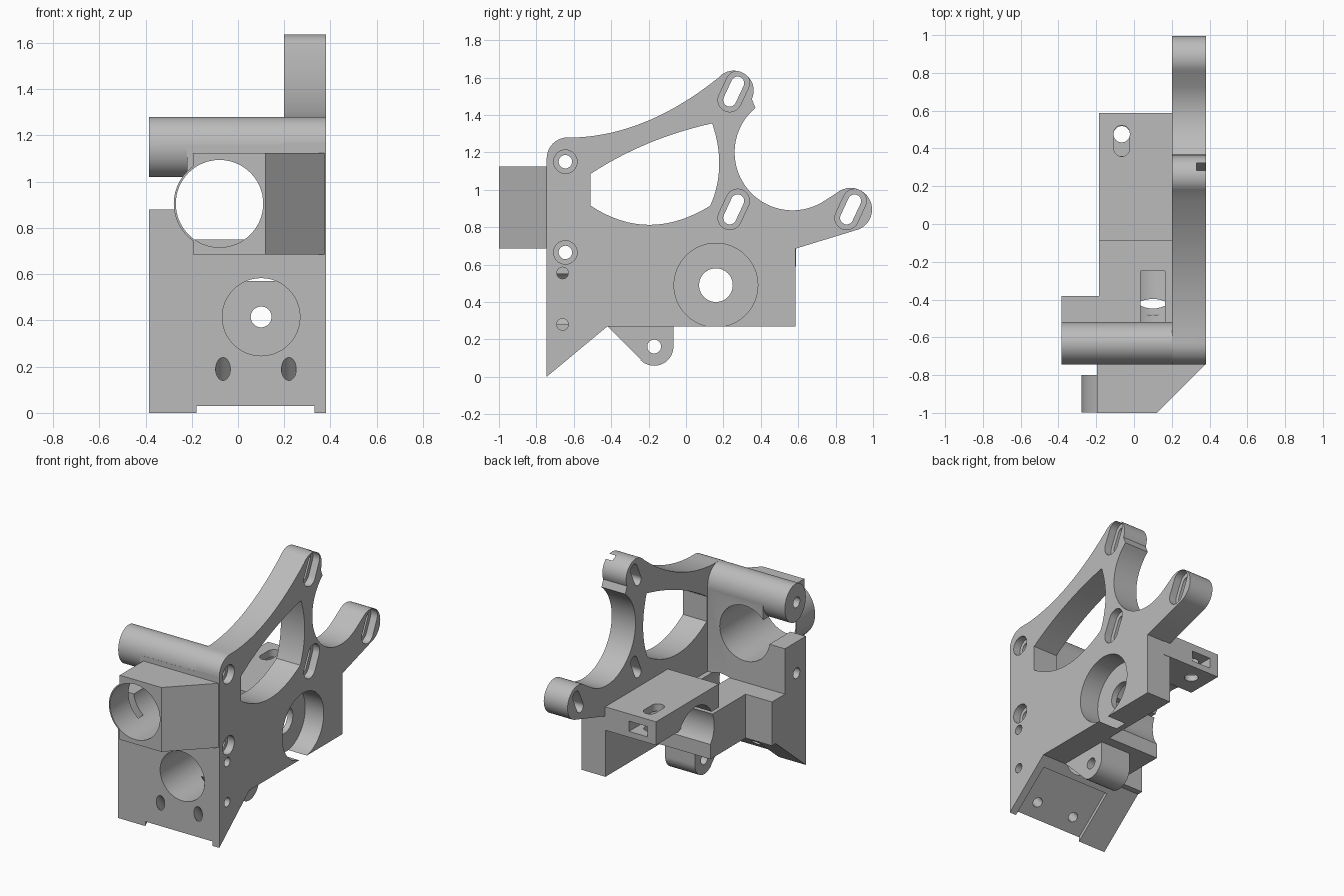
import bpy, bmesh
from math import sin, cos, radians, pi
from mathutils import Vector

if "Cube" in bpy.data.objects:
    bpy.data.objects.remove(bpy.data.objects["Cube"], do_unlink=True)

grey = bpy.data.materials.new("matte grey")
grey.use_nodes = True
grey.diffuse_color = (0.5, 0.5, 0.5, 1)
grey.node_tree.nodes["Principled BSDF"].inputs["Base Color"].default_value = (0.5, 0.5, 0.5, 1)


def arc(cx, cy, r, a0, a1, n=20, ry=None):
    ry = ry or r
    angles = [radians(a0 + (a1 - a0) * i / n) for i in range(n + 1)]
    return [(cx + r * cos(a), cy + ry * sin(a)) for a in angles]


def circle(cx, cy, r, n=48, ry=None):
    return arc(cx, cy, r, 0, 360 * (n - 1) / n, n - 1, ry)


def bow(p, q, s, n=16):
    """Quadratic curve from p to s, pulled towards q."""
    p, q, s = Vector(p), Vector(q), Vector(s)
    ts = [i / n for i in range(n + 1)]
    return [tuple(p * (1 - t) ** 2 + q * 2 * t * (1 - t) + s * t * t) for t in ts]


def capsule(cx, cy, r, half, tilt):
    dx, dy = half * cos(radians(tilt)), half * sin(radians(tilt))
    return (arc(cx + dx, cy + dy, r, tilt - 90, tilt + 90)
            + arc(cx - dx, cy - dy, r, tilt + 90, tilt + 270))


def prism(name, pts, axis, a, b):
    """Extrude a profile along an axis from a to b."""
    place = {"x": lambda u, v, w: (w, u, v),
             "y": lambda u, v, w: (u, w, v),
             "z": lambda u, v, w: (u, v, w)}[axis]
    bm = bmesh.new()
    low = [bm.verts.new(place(u, v, a)) for u, v in pts]
    high = [bm.verts.new(place(u, v, b)) for u, v in pts]
    bm.faces.new(low)
    bm.faces.new(high[::-1])
    for i in range(len(pts)):
        j = (i + 1) % len(pts)
        bm.faces.new((low[i], high[i], high[j], low[j]))
    bmesh.ops.recalc_face_normals(bm, faces=bm.faces)
    mesh = bpy.data.meshes.new(name)
    bm.to_mesh(mesh)
    bm.free()
    mesh.materials.append(grey)
    ob = bpy.data.objects.new(name, mesh)
    bpy.context.scene.collection.objects.link(ob)
    return ob


def rect(u0, u1, v0, v1):
    return [(u0, v0), (u1, v0), (u1, v1), (u0, v1)]


# Side plate with two reaching lobes
outline = ([(-0.745, 0), (-0.745, 1.17)]
           + arc(-0.632, 1.167, 0.113, 180, 90, 10)
           + bow((-0.58, 1.28), (-0.2, 1.3), (0.172, 1.598))
           + arc(0.255, 1.53, 0.107, 135, -25)
           + arc(0.57, 1.2, 0.31, 130, 300, 36)
           + arc(0.88, 0.895, 0.115, 130, -68)
           + [(0.585, 0.685), (0.585, 0.27), (-0.42, 0.27)])
bracket = prism("mount_bracket", outline, "x", 0.2, 0.38)

# Solid parts that grow out of the plate
slope = [(-0.42, 0.27), (-0.745, 0)]
solids = [
    prism("front_wall", slope + [(-0.745, 1.16), (-0.52, 1.16), (-0.52, 0.27)], "x", -0.22, 0.3),
    prism("wide_corner", slope + [(-0.745, 0.88), (-0.52, 0.88), (-0.52, 0.57),
                                  (-0.38, 0.57), (-0.38, 0.27)], "x", -0.385, -0.185),
    prism("gear_body", rect(-0.6, 0, 0.27, 0.57), "x", -0.185, 0.3),
    prism("top_barrel", circle(-0.632, 1.15, 0.113, ry=0.13), "x", -0.385, 0.375),
    prism("rear_arm", rect(-0.09, 0.588, 0.59, 0.75), "x", -0.185, 0.25),
    prism("snout", [(-0.195, -1), (0.12, -1), (0.375, -0.745), (0.375, -0.7),
                    (-0.195, -0.7)], "z", 0.685, 1.125),
    prism("snout_ring", circle(-0.08, 0.905, 0.198), "y", -0.999, -0.8),
    prism("lower_ear", [(-0.42, 0.27), (-0.24, 0.09)] + arc(-0.17, 0.162, 0.103, 225, 360)
          + [(-0.067, 0.3), (-0.42, 0.3)], "x", -0.02, 0.205),
]

# Openings
window = (bow((-0.51, 0.915), (-0.2, 0.71), (0.13, 0.915))
          + bow((0.13, 0.915), (0.22, 1.12), (0.14, 1.355))
          + bow((0.14, 1.355), (-0.22, 1.275), (-0.51, 1.085)))
cutters = [
    prism("window_cut", window, "x", 0.1, 0.5),
    prism("bore_cut", circle(-0.08, 0.905, 0.189, 64), "y", -1.1, -0.45),
    prism("front_bore_cut", circle(0.1, 0.415, 0.168), "y", -0.8, -0.25),
    prism("front_shaft_cut", circle(0.1, 0.415, 0.045), "y", -0.8, 0.7),
    prism("round_pocket_cut", circle(0.16, 0.49, 0.224, 64), "x", 0.24, 0.5),
    prism("inner_pocket_cut", circle(0.16, 0.49, 0.2, 64), "x", -0.5, 0.2),
    prism("pocket_shaft_cut", circle(0.16, 0.49, 0.09), "x", 0.1, 0.3),
    prism("ear_hole_cut", circle(-0.17, 0.162, 0.037), "x", -0.1, 0.3),
    prism("arm_hole_cut", circle(-0.065, 0.475, 0.043), "z", 0.5, 0.8),
    prism("arm_slot_cut", capsule(-0.065, 0.44, 0.042, 0.04, 90), "z", 0.66, 0.85),
    prism("arm_nut_cut", rect(-0.12, 0.02, 0.63, 0.7), "y", 0.36, 0.7),
    prism("base_recess_cut", [(-0.76, -0.1), (-0.76, 0.018), (-0.48, 0.25), (-0.46, 0.1)],
          "x", -0.18, 0.33),
]

# Tilted slots in the plate
for y, z in ((0.255, 1.525), (0.255, 0.895), (0.88, 0.895)):
    cutters.append(prism("slot_cut", capsule(y, z, 0.035, 0.05, 65), "x", 0.1, 0.5))
    cutters.append(prism("slot_sink_cut", capsule(y, z, 0.063, 0.05, 65), "x", 0.33, 0.5))

# Screw holes running across the wall
for z in (1.15, 0.665):
    cutters.append(prism("screw_cut", circle(-0.645, z, 0.036, 24), "x", -0.5, 0.5))
    cutters.append(prism("screw_sink_cut", circle(-0.645, z, 0.063, 32), "x", 0.33, 0.5))
for z in (0.555, 0.28):
    cutters.append(prism("pin_cut", circle(-0.66, z, 0.031, 24), "x", 0.2, 0.5))

# Slanted holes through the foot
for x in (-0.065, 0.22):
    hole = prism("foot_hole_cut", circle(0, 0, 0.032, 24), "z", -0.4, 0.15)
    hole.location = (x, -0.745, 0.19)
    hole.rotation_euler.x = radians(40)
    cutters.append(hole)

# Merge the solids, then cut the openings
bpy.context.view_layer.objects.active = bracket
bracket.select_set(True)
for operation, tools in (("UNION", solids), ("DIFFERENCE", cutters)):
    for tool in tools:
        tool.hide_render = True
        mod = bracket.modifiers.new(tool.name, "BOOLEAN")
        mod.operation = operation
        mod.solver = "EXACT"
        mod.object = tool
        bpy.ops.object.modifier_apply(modifier=mod.name)
        bpy.data.objects.remove(tool, do_unlink=True)

bpy.ops.object.shade_smooth_by_angle(angle=pi / 6)
